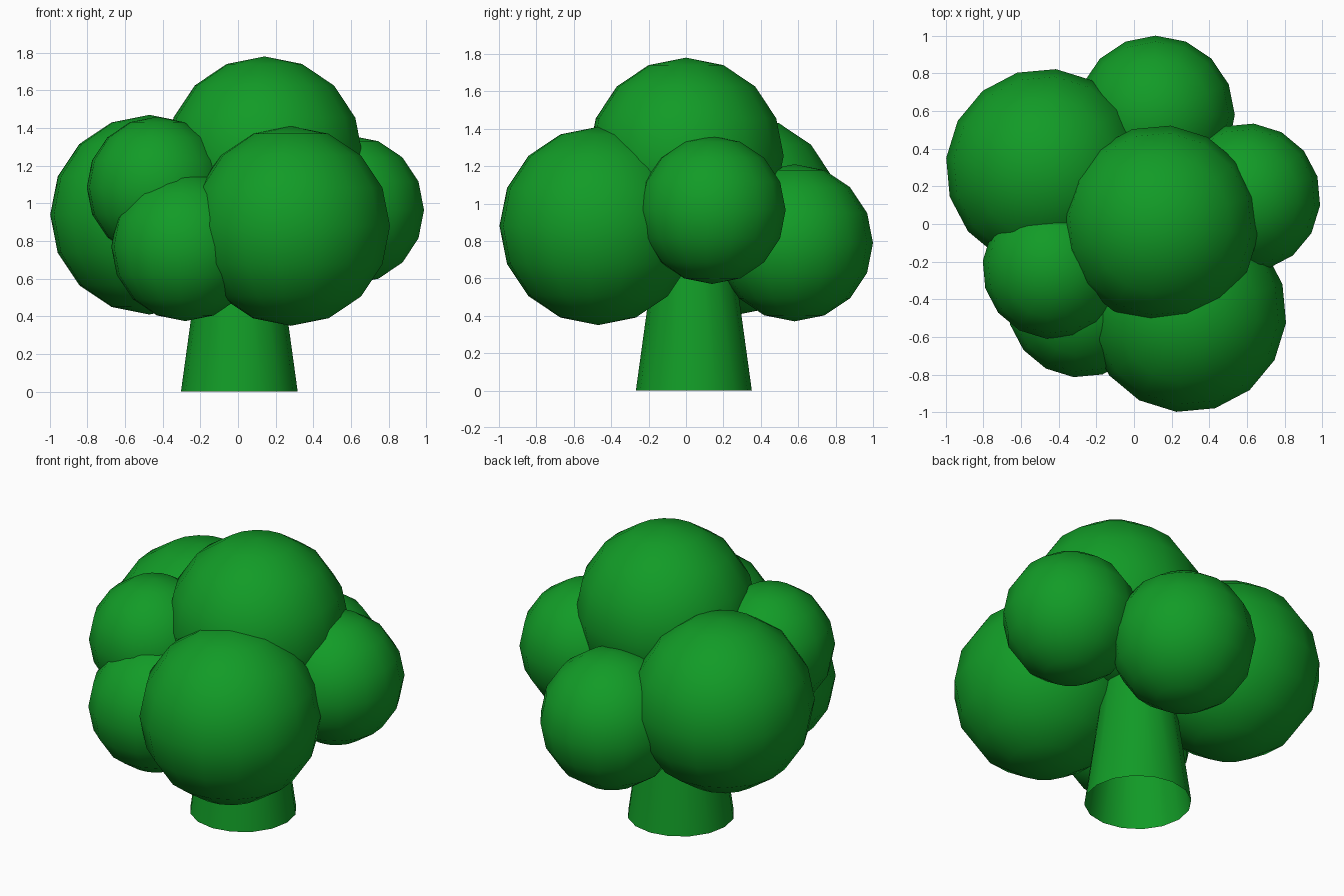
import bpy, math

if "Cube" in bpy.data.objects:
    bpy.data.objects.remove(bpy.data.objects["Cube"])

# single flat green for the whole tree
green = bpy.data.materials.new("tree_green")
green.diffuse_color = (0.006, 0.33, 0.02, 1)
green.use_nodes = True
green.node_tree.nodes["Principled BSDF"].inputs["Base Color"].default_value = green.diffuse_color


def finish(name):
    ob = bpy.context.object
    ob.name = name
    ob.data.materials.append(green)
    bpy.ops.object.shade_smooth()
    return ob


# leaf clumps: name, centre, radius, turn about z in degrees
clumps = [
    ("top_leaves", (0.14, 0.00, 1.255), 0.525, 16.5),
    ("front_leaves", (0.28, -0.47, 0.88), 0.53, 16.5),
    ("back_left_leaves", (-0.47, 0.295, 0.94), 0.53, 16.5),
    ("right_leaves", (0.595, 0.14, 0.965), 0.395, 16.5),
    ("back_leaves", (0.115, 0.58, 0.79), 0.42, 0),
    ("front_left_leaves", (-0.28, -0.42, 0.77), 0.395, 16.5),
    ("upper_left_leaves", (-0.43, -0.235, 1.085), 0.375, 16.5),
]
for name, centre, radius, turn in clumps:
    bpy.ops.mesh.primitive_uv_sphere_add(
        segments=16, ring_count=8, radius=radius, location=centre,
        rotation=(0, 0, math.radians(turn)))
    finish(name)

# tapered trunk, open at the bottom
bpy.ops.mesh.primitive_cone_add(
    vertices=16, radius1=0.31, radius2=0.172, depth=1.0,
    end_fill_type='NOTHING', location=(0.007, 0.042, 0.5))
finish("trunk")
